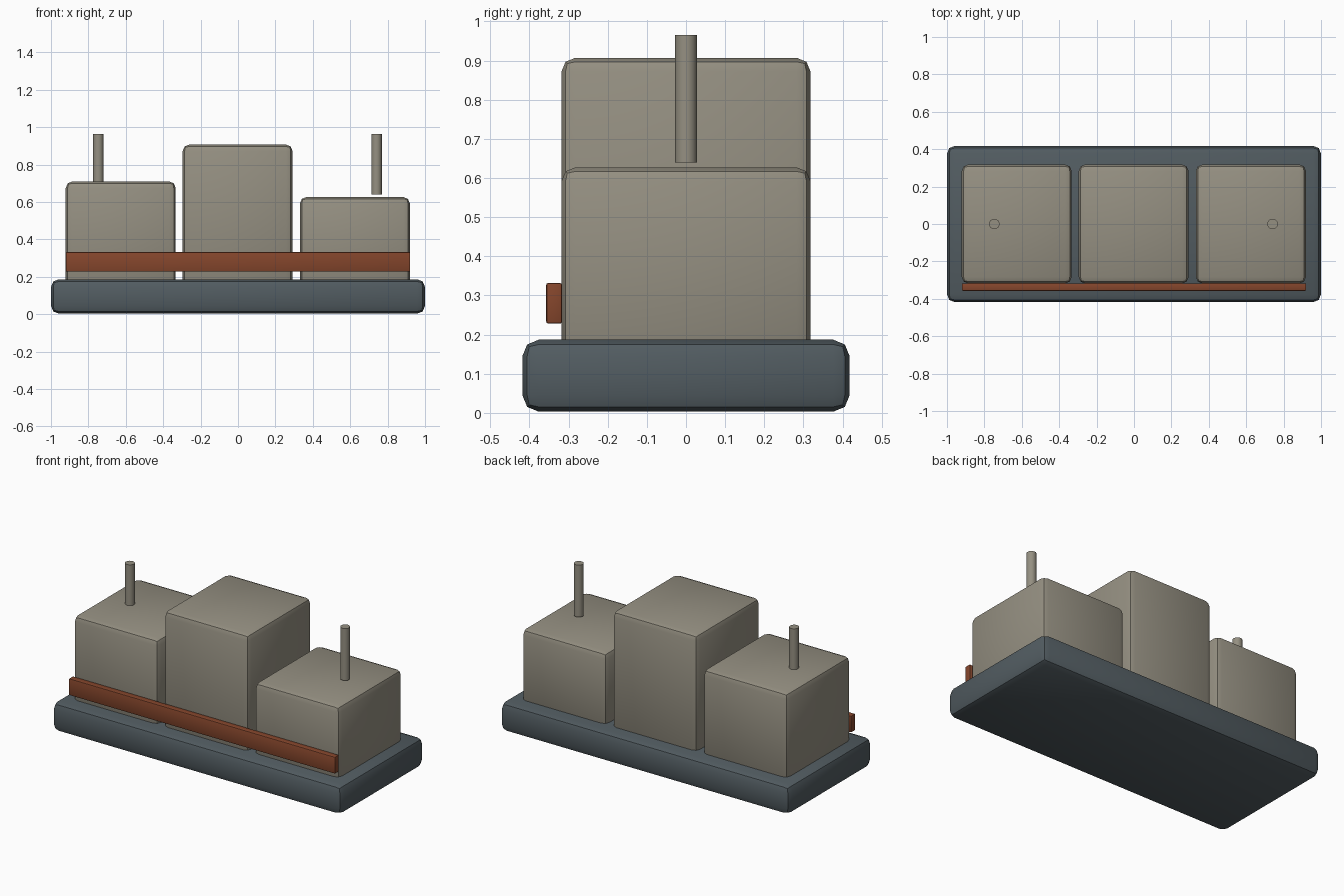
import bpy

if "Cube" in bpy.data.objects:
    bpy.data.objects.remove(bpy.data.objects["Cube"])


def material(name, rgb):
    m = bpy.data.materials.new(name)
    m.diffuse_color = (*rgb, 1)
    m.use_nodes = True
    m.node_tree.nodes["Principled BSDF"].inputs["Base Color"].default_value = m.diffuse_color
    return m


STONE = material("warm grey", (0.30, 0.278, 0.222))
SLATE = material("slate", (0.084, 0.107, 0.12))
RUST = material("rust red", (0.235, 0.061, 0.025))


def finish(obj, name, mat):
    obj.name = name
    obj.data.materials.append(mat)
    bpy.ops.object.shade_smooth_by_angle()
    return obj


def box(name, lo, hi, bevel, mat, segments=2):
    """Rounded box between two opposite corners."""
    bpy.ops.mesh.primitive_cube_add(
        size=1, location=[(a + b) / 2 for a, b in zip(lo, hi)])
    obj = bpy.context.object
    obj.scale = [b - a for a, b in zip(lo, hi)]
    bpy.ops.object.transform_apply(location=False, rotation=False, scale=True)
    mod = obj.modifiers.new("rounded edges", 'BEVEL')
    mod.width = bevel
    mod.segments = segments
    bpy.ops.object.modifier_apply(modifier=mod.name)
    return finish(obj, name, mat)


# Base slab
box("base", (-1, -0.418, 0.003), (1, 0.418, 0.187), 0.042, SLATE)

# Three blocks, their lower edges sunk into the base
for name, x, top in (("left_block", -0.627, 0.71),
                     ("middle_block", -0.002, 0.907),
                     ("right_block", 0.625, 0.627)):
    box(name, (x - 0.294, -0.318, 0.14), (x + 0.294, 0.318, top), 0.035, STONE)

# Band along the front of the blocks
box("front_band", (-0.92, -0.357, 0.228), (0.92, -0.317, 0.332), 0.005, RUST)

# Masts
for name, x in (("left_mast", -0.747), ("right_mast", 0.741)):
    bpy.ops.mesh.primitive_cylinder_add(
        vertices=16, radius=0.028, depth=0.325, location=(x, 0, 0.8025))
    finish(bpy.context.object, name, STONE)
